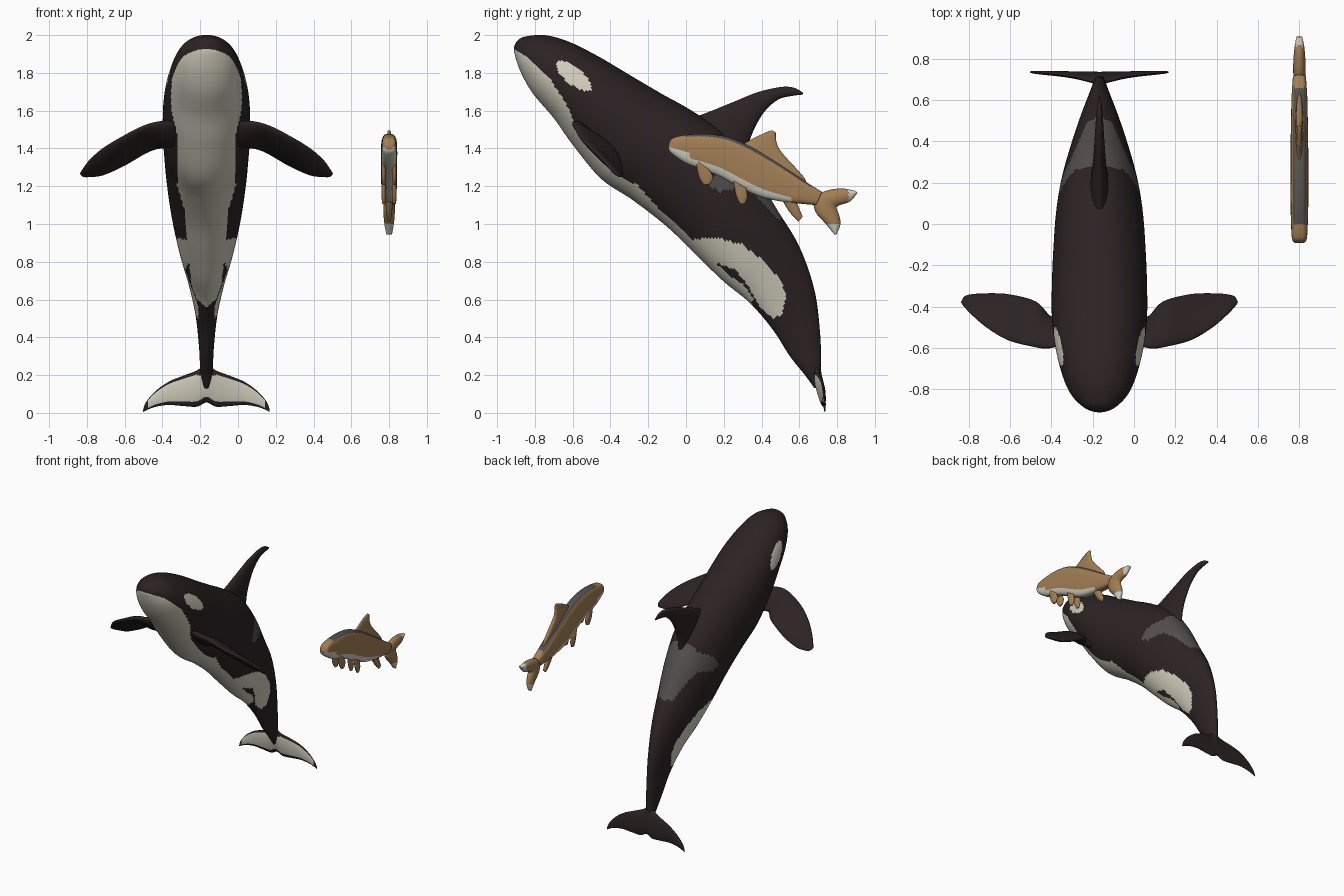
import bpy, bmesh, math
from mathutils import Vector

CX = -0.167   # whale centre plane
FX = 0.8      # fish centre plane


def mat(name, r, g, b):
    m = bpy.data.materials.new(name)
    m.diffuse_color = (r, g, b, 1)
    return m


BLACK = mat("whale black", 0.025, 0.016, 0.017)
WHITE = mat("whale white", 0.64, 0.62, 0.51)
GREY = mat("saddle grey", 0.085, 0.078, 0.075)
TAN = mat("fish tan", 0.36, 0.21, 0.09)
BELLY = mat("fish belly", 0.62, 0.60, 0.50)
SLATE = mat("fish back grey", 0.085, 0.08, 0.078)


def spline(p, t):
    """Catmull-Rom through a list of tuples."""
    i = min(int(t), len(p) - 2)
    u = t - i
    a, b, c, d = (p[max(i - 1, 0)], p[i], p[i + 1], p[min(i + 2, len(p) - 1)])
    return [0.5 * (2 * q + (r - o) * u + (2 * o - 5 * q + 4 * r - s) * u * u
                   + (3 * q - o - 3 * r + s) * u ** 3) for o, q, r, s in zip(a, b, c, d)]


def loft(name, stations, axis, mats, rule=None, steps=6, segs=24, power=1.0):
    """Skin rounded sections; each station is edge point A, edge point B, half thickness."""
    flat = [tuple(a) + tuple(b) + (w,) for a, b, w in stations]
    n = Vector(axis).normalized()
    bm = bmesh.new()
    rings = []
    count = (len(flat) - 1) * steps
    sp = lambda v: math.copysign(abs(v) ** power, v)
    for k in range(count + 1):
        v = spline(flat, k / steps)
        a, b, w = Vector(v[:3]), Vector(v[3:6]), max(v[6], 0.001)
        mid, h = (a + b) / 2, (a - b) / 2
        rings.append([bm.verts.new(mid + h * sp(math.cos(j * math.tau / segs))
                                   + n * w * sp(math.sin(j * math.tau / segs)))
                      for j in range(segs)])
    for r0, r1 in zip(rings, rings[1:]):
        for j in range(segs):
            f = bm.faces.new((r0[j], r0[(j + 1) % segs], r1[(j + 1) % segs], r1[j]))
            ang = (j + 0.5) * math.tau / segs
            if rule:
                f.material_index = rule(f.calc_center_median(), (1 - math.cos(ang)) / 2, math.sin(ang))
    bm.faces.new(rings[0])
    bm.faces.new(rings[-1])
    bmesh.ops.recalc_face_normals(bm, faces=bm.faces)
    me = bpy.data.meshes.new(name)
    bm.to_mesh(me)
    bm.free()
    for m in mats:
        me.materials.append(m)
    for p in me.polygons:
        p.use_smooth = True
    ob = bpy.data.objects.new(name, me)
    bpy.context.collection.objects.link(ob)
    return ob


def flat_stations(x, rows):
    """Rows of (yA, zA, yB, zB, half thickness) in the plane at x."""
    return [((x, r[0], r[1]), (x, r[2], r[3]), r[4]) for r in rows]


def inside(poly, y, z):
    hit = False
    for (y0, z0), (y1, z1) in zip(poly, poly[1:] + poly[:1]):
        if (z0 > z) != (z1 > z) and y < (y1 - y0) * (z - z0) / (z1 - z0) + y0:
            hit = not hit
    return hit


# Whale markings, seen from the side
CHIN = [(-0.95, 1.95), (-0.85, 1.89), (-0.72, 1.77), (-0.63, 1.63), (-0.585, 1.52),
        (-0.58, 1.45), (-0.6, 1.3), (-0.8, 1.3), (-1.1, 1.7)]
FLANK = [(-0.05, 0.96), (0.03, 0.92), (0.17, 0.925), (0.3, 0.89), (0.42, 0.8), (0.51, 0.69),
         (0.53, 0.61), (0.51, 0.52), (0.46, 0.5), (0.39, 0.56), (0.33, 0.67), (0.26, 0.76),
         (0.17, 0.79), (0.1, 0.75), (-0.1, 0.8)]
SADDLE = [(0.15, 1.27), (0.12, 1.2), (0.18, 1.17), (0.3, 1.2), (0.4, 1.12), (0.49, 1.02),
          (0.6, 1.05), (0.45, 1.4), (0.3, 1.45), (0.26, 1.33)]
BELLY_WIDTH = [(0.56, 0.0), (0.6, 0.05), (0.68, 0.08), (0.9, 0.1), (1.05, 0.11),
               (1.2, 0.155), (1.4, 0.15), (1.6, 0.17)]


def whale_rule(c, f, s):
    y, z, x = c.y, c.z, abs(c.x - CX)
    if inside(CHIN, y, z) or inside(FLANK, y, z):
        return 1
    if f > 0.5:
        for (z0, w0), (z1, w1) in zip(BELLY_WIDTH, BELLY_WIDTH[1:]):
            if z0 <= z < z1 and x < w0 + (w1 - w0) * (z - z0) / (z1 - z0):
                return 1
    # eye patch
    dy, dz = y + 0.594, z - 1.783
    if ((0.78 * dy - 0.62 * dz) / 0.115) ** 2 + ((0.62 * dy + 0.78 * dz) / 0.045) ** 2 < 1 and x > 0.08:
        return 1
    return 2 if inside(SADDLE, y, z) else 0


# Whale body
loft("whale_body", flat_stations(CX, [
    (-0.898, 1.965, -0.912, 1.935, 0.02), (-0.86, 1.99, -0.905, 1.89, 0.075),
    (-0.75, 2.0, -0.873, 1.80, 0.14), (-0.62, 1.965, -0.81, 1.69, 0.182),
    (-0.46, 1.885, -0.70, 1.56, 0.215), (-0.3, 1.79, -0.60, 1.42, 0.23),
    (-0.13, 1.69, -0.45, 1.24, 0.23), (0.03, 1.60, -0.28, 1.125, 0.223),
    (0.2, 1.48, -0.1, 0.985, 0.21), (0.34, 1.31, 0.06, 0.83, 0.185),
    (0.48, 1.08, 0.2, 0.695, 0.145), (0.6, 0.88, 0.34, 0.58, 0.10),
    (0.68, 0.65, 0.46, 0.44, 0.06), (0.71, 0.42, 0.55, 0.30, 0.04),
    (0.715, 0.25, 0.63, 0.2, 0.032), (0.718, 0.15, 0.68, 0.13, 0.015)]),
    (1, 0, 0), [BLACK, WHITE, GREY], whale_rule, steps=14, segs=112)

# Dorsal fin
loft("whale_dorsal_fin", flat_stations(CX, [
    (-0.02, 1.54, 0.31, 1.28, 0.05), (0.13, 1.597, 0.335, 1.43, 0.038),
    (0.26, 1.65, 0.37, 1.52, 0.03), (0.38, 1.698, 0.42, 1.60, 0.024),
    (0.5, 1.725, 0.49, 1.66, 0.018), (0.57, 1.722, 0.56, 1.678, 0.012),
    (0.62, 1.695, 0.618, 1.685, 0.003)]), (1, 0, 0), [BLACK])

# Pectoral fins, mirrored about the whale's centre plane
PEC = [((-0.02, -0.57, 1.54), (-0.02, -0.43, 1.40), 0.03),
       ((0.08, -0.6, 1.54), (0.06, -0.45, 1.405), 0.03),
       ((0.17, -0.59, 1.515), (0.14, -0.375, 1.385), 0.03),
       ((0.28, -0.56, 1.46), (0.27, -0.34, 1.31), 0.026),
       ((0.38, -0.5, 1.40), (0.38, -0.335, 1.26), 0.02),
       ((0.45, -0.44, 1.34), (0.45, -0.34, 1.25), 0.014),
       ((0.488, -0.40, 1.29), (0.485, -0.35, 1.25), 0.008),
       ((0.502, -0.38, 1.268), (0.5, -0.372, 1.262), 0.003)]
N = Vector((0.4, 0.15, -0.2)).cross(Vector((0, 0.22, -0.15)))
loft("pectoral_fin_right", PEC, N, [BLACK])
flip = lambda p: (2 * CX - p[0], p[1], p[2])
loft("pectoral_fin_left", [(flip(a), flip(b), w) for a, b, w in PEC], (-N.x, N.y, N.z), [BLACK])

# Tail fluke, tip to tip, pale underneath
HALF = [(0.335, 0.735, 0.018, 0.735, 0.004, 0.003), (0.318, 0.732, 0.06, 0.735, 0.014, 0.006),
        (0.27, 0.728, 0.115, 0.733, 0.032, 0.009), (0.2, 0.722, 0.165, 0.732, 0.042, 0.012),
        (0.12, 0.71, 0.198, 0.73, 0.036, 0.015), (0.05, 0.695, 0.225, 0.728, 0.033, 0.02)]
row = lambda s, r: ((CX + s * r[0], r[1], r[2]), (CX + s * r[0], r[3], r[4]), r[5])
fluke = [row(-1, r) for r in HALF] + [row(1, (0, 0.685, 0.26, 0.725, 0.055, 0.024))] \
    + [row(1, r) for r in reversed(HALF)]
loft("tail_fluke", fluke, (0, 1, 0), [BLACK, WHITE],
     lambda c, f, s: int(s < 0 and 0.1 < f < 0.86 and c.z < 0.2 and abs(c.x - CX) < 0.31),
     steps=10, segs=48)


# Fish body: grey back, tan sides, pale belly and cheek
def fish_rule(c, f, s):
    if f < 0.1 and 0 < c.y < 0.66:
        return 2
    if (f > 0.72 and c.y < 0.56) or (c.y < 0.02 and f > 0.55):
        return 1
    return 0


loft("fish_body", flat_stations(FX, [
    (-0.092, 1.425, -0.092, 1.395, 0.022), (-0.065, 1.458, -0.075, 1.37, 0.036),
    (0.03, 1.475, 0.0, 1.32, 0.041), (0.13, 1.475, 0.08, 1.29, 0.043),
    (0.24, 1.455, 0.18, 1.25, 0.043), (0.36, 1.40, 0.28, 1.195, 0.043),
    (0.47, 1.335, 0.39, 1.145, 0.042), (0.56, 1.275, 0.50, 1.12, 0.04),
    (0.64, 1.22, 0.58, 1.11, 0.038), (0.72, 1.17, 0.69, 1.10, 0.032)]),
    (1, 0, 0), [TAN, BELLY, SLATE], fish_rule, steps=10, segs=56, power=0.65)

# Fish tail with pale tips
loft("fish_tail", flat_stations(FX, [
    (0.9, 1.175, 0.908, 1.165, 0.015), (0.82, 1.188, 0.87, 1.12, 0.025),
    (0.73, 1.172, 0.815, 1.10, 0.03), (0.68, 1.13, 0.797, 1.085, 0.03),
    (0.685, 1.065, 0.81, 1.05, 0.03), (0.74, 1.0, 0.818, 1.0, 0.025),
    (0.785, 0.945, 0.797, 0.945, 0.015)]), (1, 0, 0), [TAN, BELLY],
    lambda c, f, s: int(c.z < 1.0 or c.y > 0.86))

# Fish fins
loft("fish_dorsal_fin", flat_stations(FX, [
    (0.28, 1.41, 0.61, 1.21, 0.02), (0.35, 1.45, 0.63, 1.24, 0.017),
    (0.39, 1.47, 0.51, 1.375, 0.014), (0.435, 1.49, 0.48, 1.43, 0.012),
    (0.458, 1.496, 0.475, 1.485, 0.008)]), (1, 0, 0), [TAN])
for side, x in (("left", FX - 0.028), ("right", FX + 0.028)):
    loft("fish_pectoral_fin_" + side, flat_stations(x, [
        (0.05, 1.34, 0.12, 1.29, 0.012), (0.068, 1.25, 0.143, 1.25, 0.012),
        (0.095, 1.207, 0.13, 1.212, 0.008)]), (1, 0, 0), [TAN])
    loft("fish_pelvic_fin_" + side, flat_stations(x, [
        (0.25, 1.23, 0.32, 1.19, 0.012), (0.265, 1.15, 0.325, 1.14, 0.012),
        (0.285, 1.107, 0.312, 1.107, 0.008)]), (1, 0, 0), [TAN])
loft("fish_anal_fin", flat_stations(FX, [
    (0.5, 1.14, 0.58, 1.13, 0.02), (0.55, 1.06, 0.60, 1.08, 0.016),
    (0.595, 1.012, 0.618, 1.04, 0.01)]), (1, 0, 0), [TAN])
